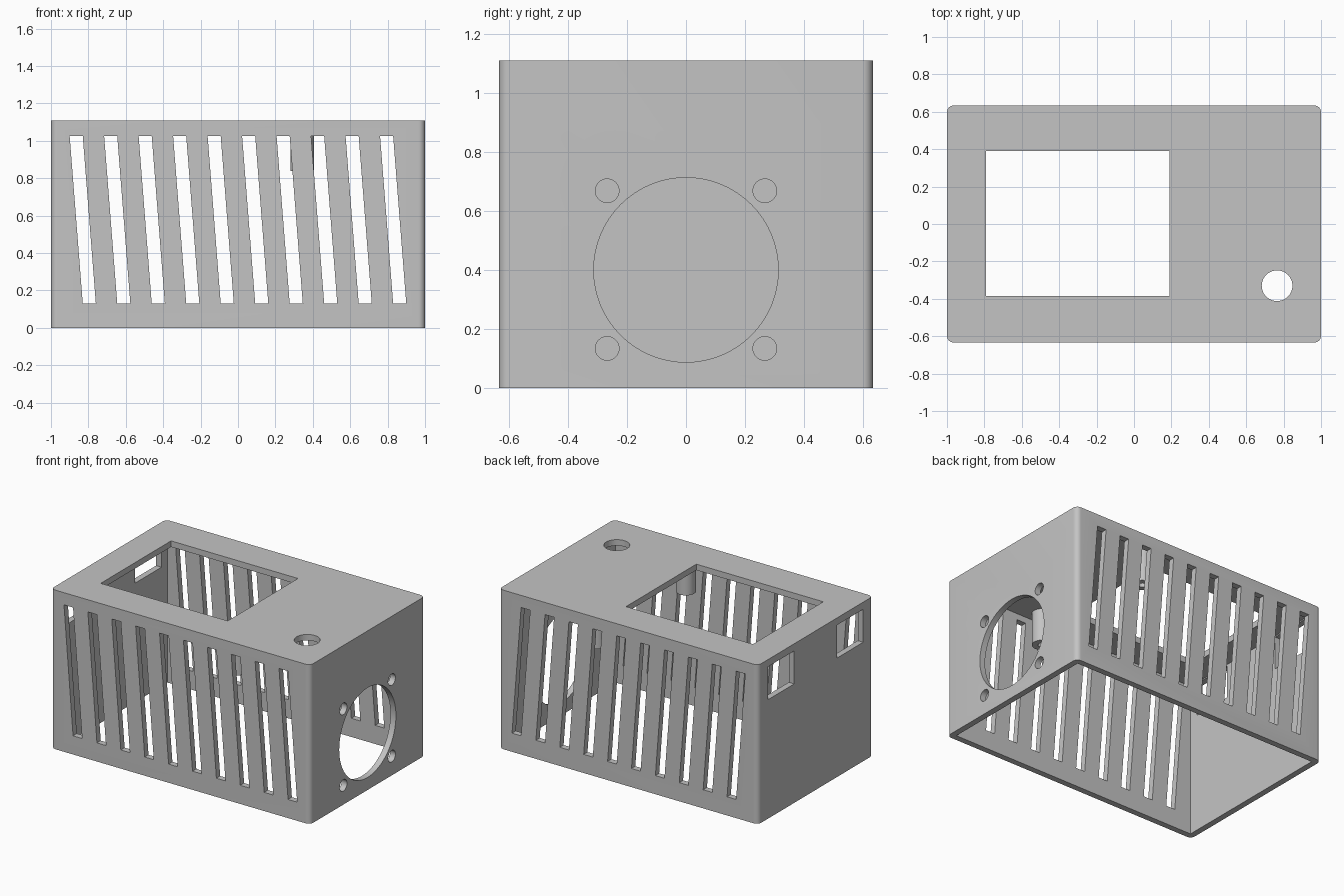
import bpy, bmesh, math
from mathutils import Matrix, Vector

HX, HY, H, WALL = 1.0, 0.633, 1.11, 0.042

default = bpy.data.objects.get("Cube")
if default:
    bpy.data.objects.remove(default, do_unlink=True)

grey = bpy.data.materials.new("plain grey")
grey.use_nodes = True
grey.diffuse_color = (0.55, 0.55, 0.55, 1)
grey.node_tree.nodes["Principled BSDF"].inputs["Base Color"].default_value = grey.diffuse_color


def add_prism(bm, base, offset):
    """Closed prism from a base outline swept along an offset."""
    face = bm.faces.new([bm.verts.new(p) for p in base])
    top = bmesh.ops.extrude_face_region(bm, geom=[face])["geom"]
    bmesh.ops.translate(bm, verts=[v for v in top if isinstance(v, bmesh.types.BMVert)],
                        vec=offset)


def add_box(bm, x, y, z):
    add_prism(bm, [(x[0], y[0], z[0]), (x[1], y[0], z[0]),
                   (x[1], y[1], z[0]), (x[0], y[1], z[0])], (0, 0, z[1] - z[0]))


def add_hole(bm, centre, radius, axis):
    """Short cylinder through a wall."""
    turn = Vector((0, 0, 1)).rotation_difference(Vector(axis)).to_matrix().to_4x4()
    bmesh.ops.create_cone(bm, cap_ends=True, segments=64, radius1=radius, radius2=radius,
                          depth=0.16, matrix=Matrix.Translation(centre) @ turn)


def finish(bm, name):
    bmesh.ops.recalc_face_normals(bm, faces=bm.faces)
    mesh = bpy.data.meshes.new(name)
    bm.to_mesh(mesh)
    bm.free()
    mesh.materials.append(grey)
    obj = bpy.data.objects.new(name, mesh)
    bpy.context.collection.objects.link(obj)
    return obj


def smooth(obj):
    bpy.ops.object.select_all(action="DESELECT")
    obj.select_set(True)
    bpy.context.view_layer.objects.active = obj
    bpy.ops.object.shade_smooth_by_angle(angle=math.radians(30))


# Outer block with rounded upright edges
bm = bmesh.new()
add_box(bm, (-HX, HX), (-HY, HY), (0, H))
upright = [e for e in bm.edges if abs(e.verts[0].co.z - e.verts[1].co.z) > 0.5]
bmesh.ops.bevel(bm, geom=upright, offset=0.035, segments=8, profile=0.5, affect="EDGES")
case = finish(bm, "case")

# Hollow inside, open at the bottom
bm = bmesh.new()
add_box(bm, (WALL - HX, HX - WALL), (WALL - HY, HY - WALL), (-0.1, H - WALL))
cavity = finish(bm, "cavity_cutter")

# Openings in the walls and top
bm = bmesh.new()
for i in range(10):
    x = -0.83 + i * 0.1844
    for y in (-0.7, 0.57):
        add_prism(bm, [(x, y, 0.13), (x + 0.07, y, 0.13), (x, y, 1.025), (x - 0.07, y, 1.025)],
                  (0, 0.13, 0))
add_box(bm, (-0.79, 0.19), (-0.385, 0.39), (1.04, 1.2))
add_hole(bm, (0.765, -0.33, H), 0.082, (0, 0, 1))
add_hole(bm, (HX, 0, 0.40), 0.3125, (1, 0, 0))
for side in (-1, 1):
    for z in (0.134, 0.668):
        add_hole(bm, (HX, side * 0.267, z), 0.04, (1, 0, 0))
    add_box(bm, (-1.1, -0.93), sorted((side * 0.235, side * 0.525)), (0.83, 1.06))
openings = finish(bm, "openings_cutter")

for cutter in (cavity, openings):
    cutter.hide_render = True
    cut = case.modifiers.new(cutter.name, "BOOLEAN")
    cut.operation, cut.solver, cut.object = "DIFFERENCE", "EXACT", cutter
bpy.context.view_layer.update()
baked = bpy.data.meshes.new_from_object(
    case.evaluated_get(bpy.context.evaluated_depsgraph_get()))
case.modifiers.clear()
case.data = baked
for cutter in (cavity, openings):
    bpy.data.objects.remove(cutter, do_unlink=True)
smooth(case)

# Screw posts hanging from the top
for name, y in (("front_post", -0.49), ("back_post", 0.49)):
    bm = bmesh.new()
    profile = [(0.063, 1.08), (0.063, 0.84), (0.025, 0.84), (0.025, 1.06), (0, 1.06)]
    points = [bm.verts.new((r, 0, z)) for r, z in profile]
    edges = [bm.edges.new(pair) for pair in zip(points, points[1:])]
    bmesh.ops.spin(bm, geom=points + edges, cent=(0, 0, 0), axis=(0, 0, 1),
                   angle=math.tau, steps=40, use_merge=True)
    bmesh.ops.remove_doubles(bm, verts=bm.verts, dist=0.0005)
    bmesh.ops.translate(bm, verts=bm.verts, vec=(0.343, y, 0))
    smooth(finish(bm, name))
